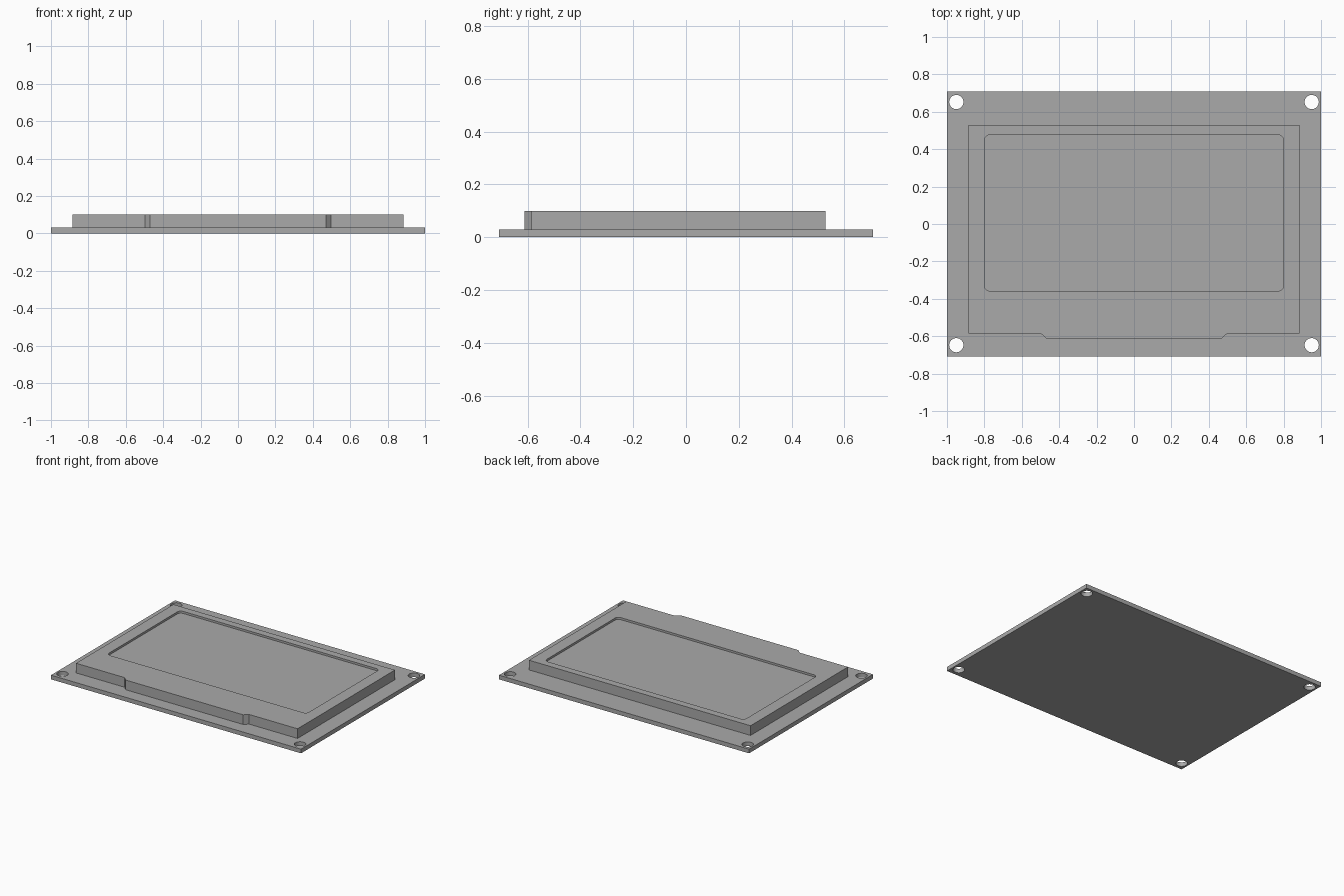
import bpy
import bmesh
from math import cos, sin, pi, radians

if "Cube" in bpy.data.objects:
    bpy.data.objects.remove(bpy.data.objects["Cube"])

BOARD_TOP, HOUSING_TOP, RECESS = 0.03, 0.10, 0.015
GREY = (0.4, 0.4, 0.4, 1)

grey = bpy.data.materials.new("plain_grey")
grey.use_nodes = True
grey.diffuse_color = GREY
grey.node_tree.nodes["Principled BSDF"].inputs["Base Color"].default_value = GREY


def prism(name, outline, z0, z1):
    """Extrude a closed outline upward from z0 to z1."""
    bm = bmesh.new()
    base = bm.faces.new([bm.verts.new((x, y, z0)) for x, y in outline])
    top = bmesh.ops.extrude_face_region(bm, geom=[base], use_keep_orig=True)["geom"]
    for v in top:
        if isinstance(v, bmesh.types.BMVert):
            v.co.z = z1
    bmesh.ops.recalc_face_normals(bm, faces=bm.faces)
    mesh = bpy.data.meshes.new(name)
    bm.to_mesh(mesh)
    bm.free()
    mesh.materials.append(grey)
    obj = bpy.data.objects.new(name, mesh)
    bpy.context.collection.objects.link(obj)
    return obj


def rounded(cx, cy, half_x, half_y, radius, steps):
    """Outline of a rectangle with round corners."""
    points = []
    for i, (sx, sy) in enumerate([(1, 1), (-1, 1), (-1, -1), (1, -1)]):
        for k in range(steps + 1):
            a = (i + k / steps) * pi / 2
            points.append((cx + sx * (half_x - radius) + radius * cos(a),
                           cy + sy * (half_y - radius) + radius * sin(a)))
    return points


def circle(cx, cy, radius, sides=40):
    return [(cx + radius * cos(2 * pi * k / sides),
             cy + radius * sin(2 * pi * k / sides)) for k in range(sides)]


def cut(target, cutter):
    cutter.hide_render = True
    bpy.context.view_layer.objects.active = target
    mod = target.modifiers.new("cut", "BOOLEAN")
    mod.operation = "DIFFERENCE"
    mod.solver = "EXACT"
    mod.object = cutter
    bpy.ops.object.modifier_apply(modifier=mod.name)
    bpy.data.objects.remove(cutter)


# Base board with a mounting hole in each corner
board = prism("circuit_board", [(-1, -0.708), (1, -0.708), (1, 0.708), (-1, 0.708)],
              0, BOARD_TOP)
for x in (-0.95, 0.95):
    for y in (-0.648, 0.652):
        cut(board, prism("hole_cutter", circle(x, y, 0.038), -0.1, 0.1))

# Display housing with a tapered tab along the front edge
half = [(0.47, -0.612), (0.498, -0.585), (0.886, -0.585), (0.886, 0.528)]
outline = half + [(-x, y) for x, y in reversed(half)]
housing = prism("display_housing", outline, BOARD_TOP, HOUSING_TOP)

# Shallow screen recess with round corners
cut(housing, prism("screen_cutter", rounded(0, 0.059, 0.799, 0.417, 0.027, 8),
                   HOUSING_TOP - RECESS, HOUSING_TOP + 0.1))

for obj in (board, housing):
    bpy.ops.object.select_all(action="DESELECT")
    obj.select_set(True)
    bpy.context.view_layer.objects.active = obj
    bpy.ops.object.shade_smooth_by_angle(angle=radians(30))
